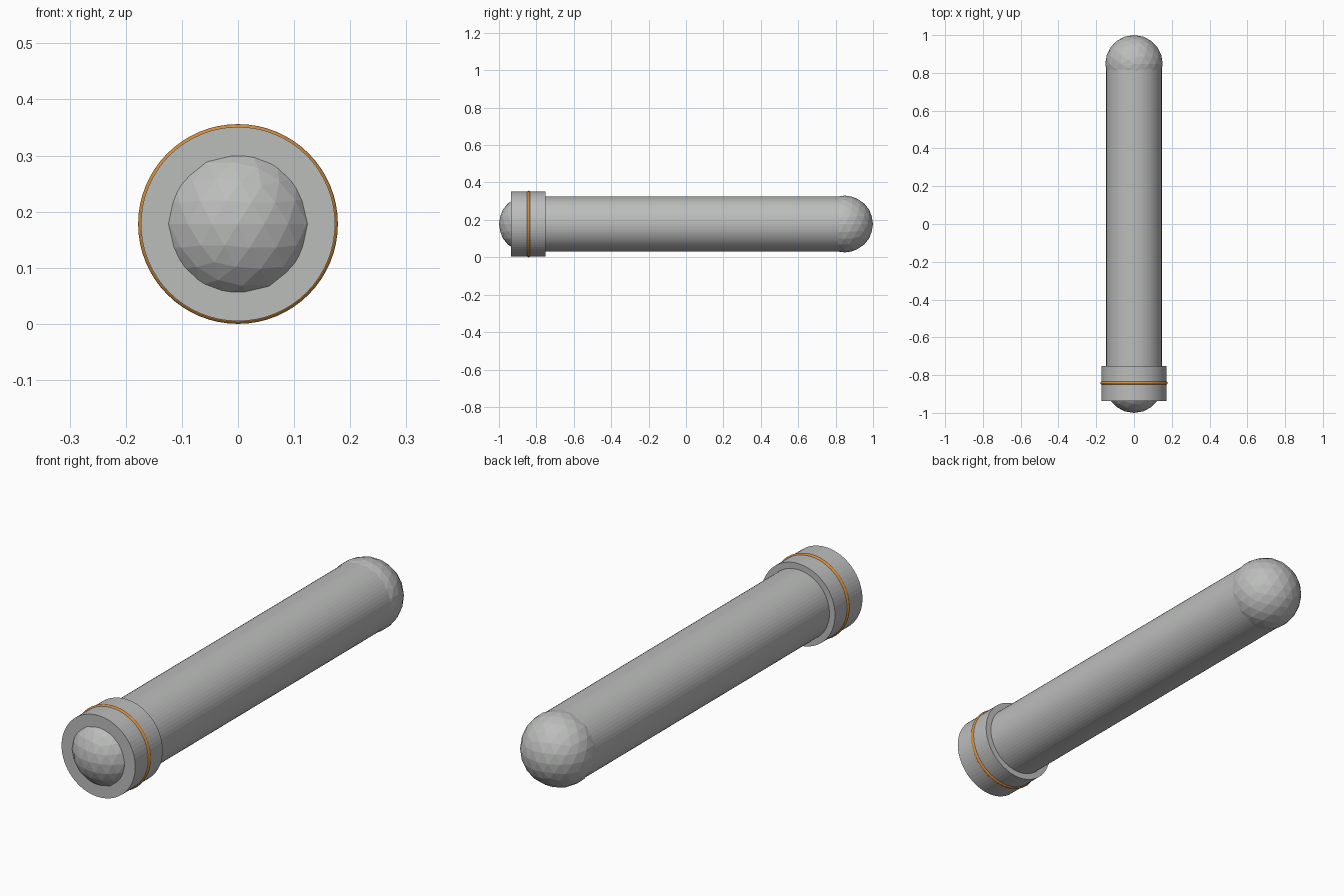
import bpy
import math

if "Cube" in bpy.data.objects:
    bpy.data.objects.remove(bpy.data.objects["Cube"])

AXIS_Z = 0.178          # height of the long axis
END_Y = 0.848           # centres of the rounded ends
LIE_DOWN = (math.pi / 2, 0, 0)


def material(name, rgb):
    m = bpy.data.materials.new(name)
    m.diffuse_color = (*rgb, 1)
    m.use_nodes = True
    m.node_tree.nodes["Principled BSDF"].inputs["Base Color"].default_value = m.diffuse_color
    return m


grey = material("metal grey", (0.50, 0.51, 0.50))
orange = material("orange", (0.66, 0.27, 0.045))


def finish(name, mat):
    ob = bpy.context.object
    ob.name = name
    ob.data.materials.append(mat)
    return ob


def cylinder(name, radius, y0, y1):
    bpy.ops.mesh.primitive_cylinder_add(
        vertices=64, radius=radius, depth=y1 - y0,
        location=(0, (y0 + y1) / 2, AXIS_Z), rotation=LIE_DOWN)
    return finish(name, grey)


# Long tube and the wider collar at the front
cylinder("tube", 0.147, -END_Y, END_Y)
cylinder("collar", 0.173, -0.936, -0.752)

# Faceted rounded ends
for name, y in (("front_dome", -END_Y), ("back_dome", END_Y)):
    bpy.ops.mesh.primitive_ico_sphere_add(
        subdivisions=3, radius=0.152, location=(0, y, AXIS_Z))
    finish(name, grey)

# Thin ring around the collar
bpy.ops.mesh.primitive_torus_add(
    major_segments=64, minor_segments=12, major_radius=0.169,
    minor_radius=0.009, location=(0, -0.841, AXIS_Z), rotation=LIE_DOWN)
finish("collar_ring", orange)
